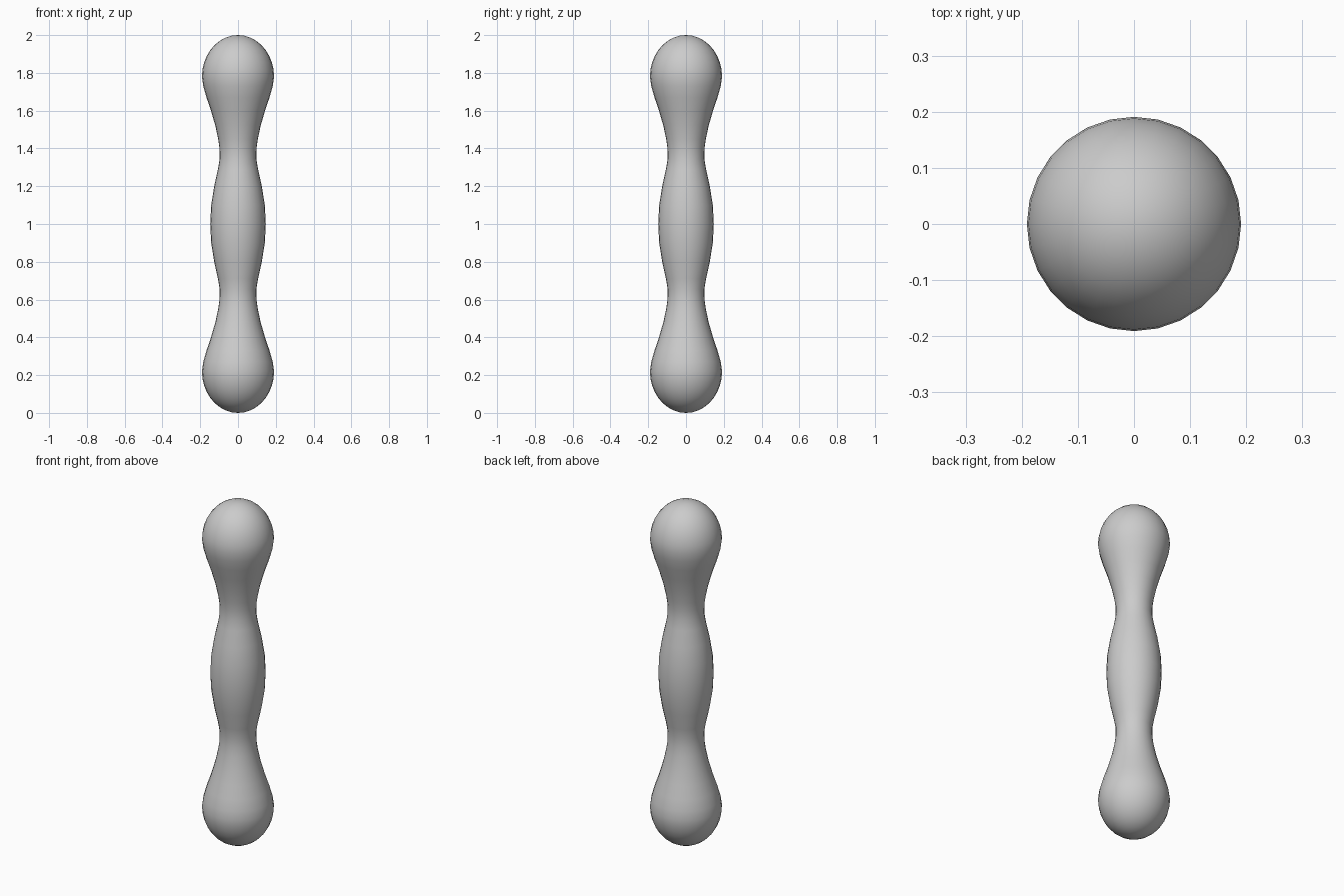
import bpy, bmesh, math

cube = bpy.data.objects.get("Cube")
if cube:
    bpy.data.objects.remove(cube, do_unlink=True)

SIDES = 28

# Flat grey material
grey = bpy.data.materials.new("plain grey")
grey.use_nodes = True
colour = (0.6, 0.6, 0.6, 1)
grey.diffuse_color = colour
grey.node_tree.nodes["Principled BSDF"].inputs["Base Color"].default_value = colour

# Half profile: (distance from the middle, radius), from waist to bulb
half = [(0, 0.147), (0.1, 0.142), (0.2, 0.126), (0.29, 0.106), (0.345, 0.097),
        (0.40, 0.098), (0.45, 0.105), (0.52, 0.120), (0.60, 0.143), (0.67, 0.167),
        (0.73, 0.184)]
# Elliptical cap at the end of the bulb
for i in range(9):
    a = math.radians(90 * i / 9)
    half.append((0.78 + 0.22 * math.sin(a), 0.191 * math.cos(a)))

# Mirror the half profile about the middle
profile = [(1 - d, r) for d, r in reversed(half[1:])] + [(1 + d, r) for d, r in half]

# Turned body
bm = bmesh.new()
rings = []
for z, r in profile:
    rings.append([bm.verts.new((r * math.cos(math.tau * k / SIDES),
                                r * math.sin(math.tau * k / SIDES), z))
                  for k in range(SIDES)])
for low, high in zip(rings, rings[1:]):
    for k in range(SIDES):
        n = (k + 1) % SIDES
        bm.faces.new((low[k], low[n], high[n], high[k]))

# Pointed fans closing both ends
for ring, z in ((rings[0], 0), (rings[-1], 2)):
    tip = bm.verts.new((0, 0, z))
    for k in range(SIDES):
        bm.faces.new((ring[k], ring[(k + 1) % SIDES], tip))
bmesh.ops.recalc_face_normals(bm, faces=bm.faces)
for f in bm.faces:
    f.smooth = True

mesh = bpy.data.meshes.new("double_bulb_handle")
bm.to_mesh(mesh)
bm.free()
mesh.materials.append(grey)
body = bpy.data.objects.new("double_bulb_handle", mesh)
bpy.context.collection.objects.link(body)
